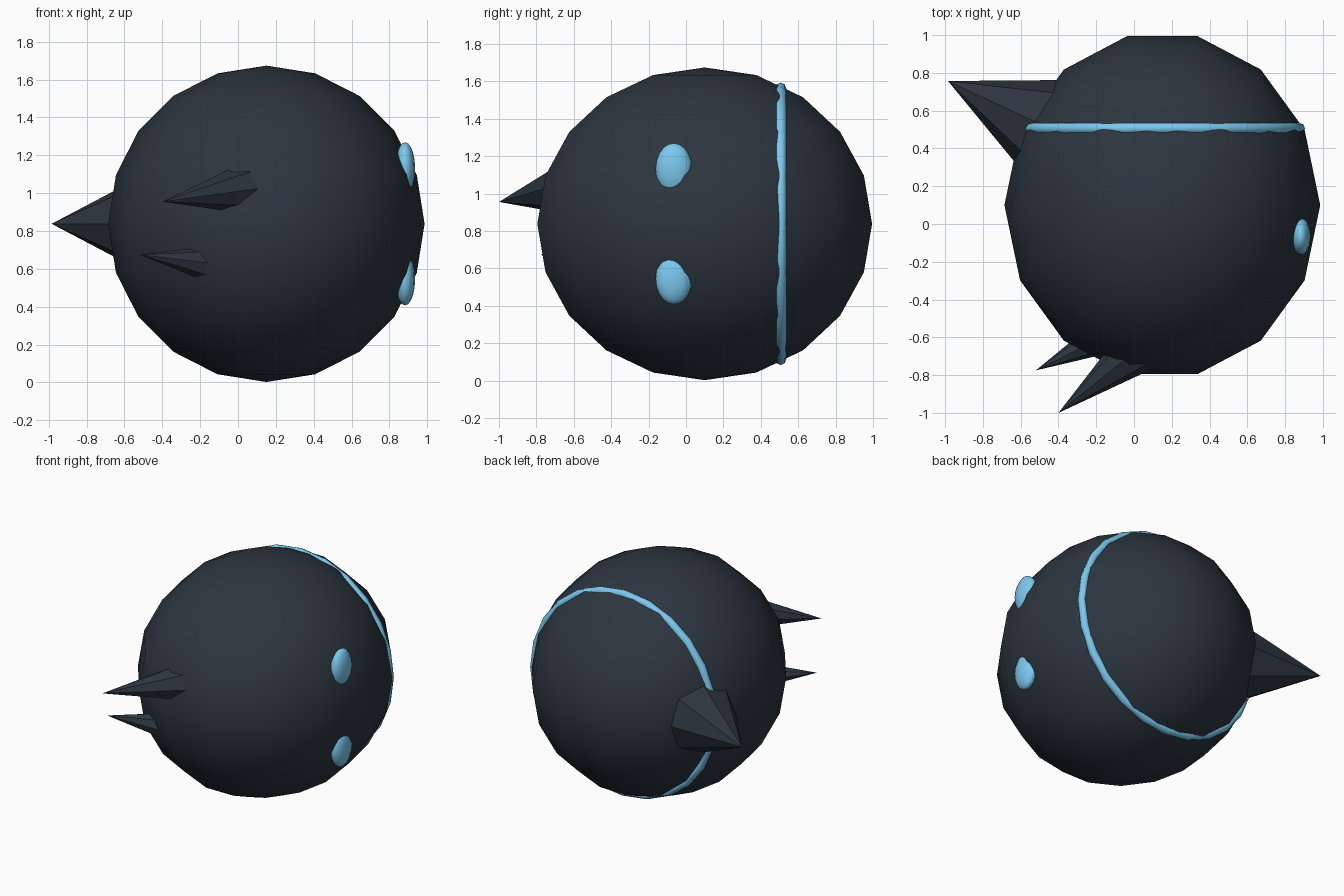
import bpy, bmesh
from math import pi, radians, tan
from mathutils import Matrix, Vector

if "Cube" in bpy.data.objects:
    bpy.data.objects.remove(bpy.data.objects["Cube"])


def material(name, rgb):
    m = bpy.data.materials.new(name)
    m.diffuse_color = (*rgb, 1.0)
    m.use_nodes = True
    m.node_tree.nodes["Principled BSDF"].inputs["Base Color"].default_value = m.diffuse_color
    return m


DARK = material("dark_slate", (0.025, 0.036, 0.051))
BLUE = material("light_blue", (0.20, 0.58, 0.86))
CENTRE = Vector((0.15, 0.10, 0.838))


def finish(name, bm, mat, smooth):
    me = bpy.data.meshes.new(name)
    bm.to_mesh(me)
    bm.free()
    for p in me.polygons:
        p.use_smooth = smooth
    me.materials.append(mat)
    ob = bpy.data.objects.new(name, me)
    bpy.context.collection.objects.link(ob)
    return ob


def ellipsoid(name, centre, radii, mat):
    bm = bmesh.new()
    bmesh.ops.create_uvsphere(bm, u_segments=14, v_segments=10, radius=1.0)
    # put a column of vertices on the +x and -x sides
    if max(v.co.x for v in bm.verts) < 0.999:
        bm.transform(Matrix.Rotation(pi / 2, 4, 'Z'))
    bm.transform(Matrix.Translation(centre) @ Matrix.Diagonal((*radii, 1.0)))
    return finish(name, bm, mat, True)


def spike(name, tip, inward, length, half_angle):
    """Faceted cone with its tip outside and its base buried in the body."""
    tip, inward = Vector(tip), Vector(inward).normalized()
    bm = bmesh.new()
    bmesh.ops.create_cone(bm, cap_ends=True, segments=8, depth=length,
                          radius1=length * tan(radians(half_angle)), radius2=0.0)
    bmesh.ops.remove_doubles(bm, verts=bm.verts, dist=1e-5)
    turn = (-inward).to_track_quat('Z', 'Y').to_matrix().to_4x4()
    bm.transform(Matrix.Translation(tip + inward * length / 2) @ turn)
    return finish(name, bm, DARK, False)


# Round body
ellipsoid("body", CENTRE, (0.836, 0.918, 0.836), DARK)

# Pair of eyes on the right side, mirrored about the body's middle height
for name, side in (("upper_eye", 1), ("lower_eye", -1)):
    ellipsoid(name, (0.883, -0.065, CENTRE.z + side * 0.293),
              (0.053, 0.10, 0.138), BLUE)

# Thin band around the body
bpy.ops.mesh.primitive_torus_add(major_segments=24, minor_segments=8,
                                 major_radius=0.725, minor_radius=0.03,
                                 location=(CENTRE.x, 0.506, CENTRE.z),
                                 rotation=(pi / 2, 0, 0))
band = bpy.context.object
band.name = "band"
band.data.materials.append(BLUE)
bpy.ops.object.shade_smooth()

# Large spike on the left, two slim spikes at the front
spike("large_spike", (-0.985, 0.757, 0.838), (0.906, -0.423, 0.0), 0.62, 25.5)
spike("upper_front_spike", (-0.40, -1.0, 0.955), (0.775, 0.62, 0.125), 0.60, 13.5)
spike("lower_front_spike", (-0.52, -0.775, 0.675), (0.89, 0.44, -0.12), 0.46, 13)
